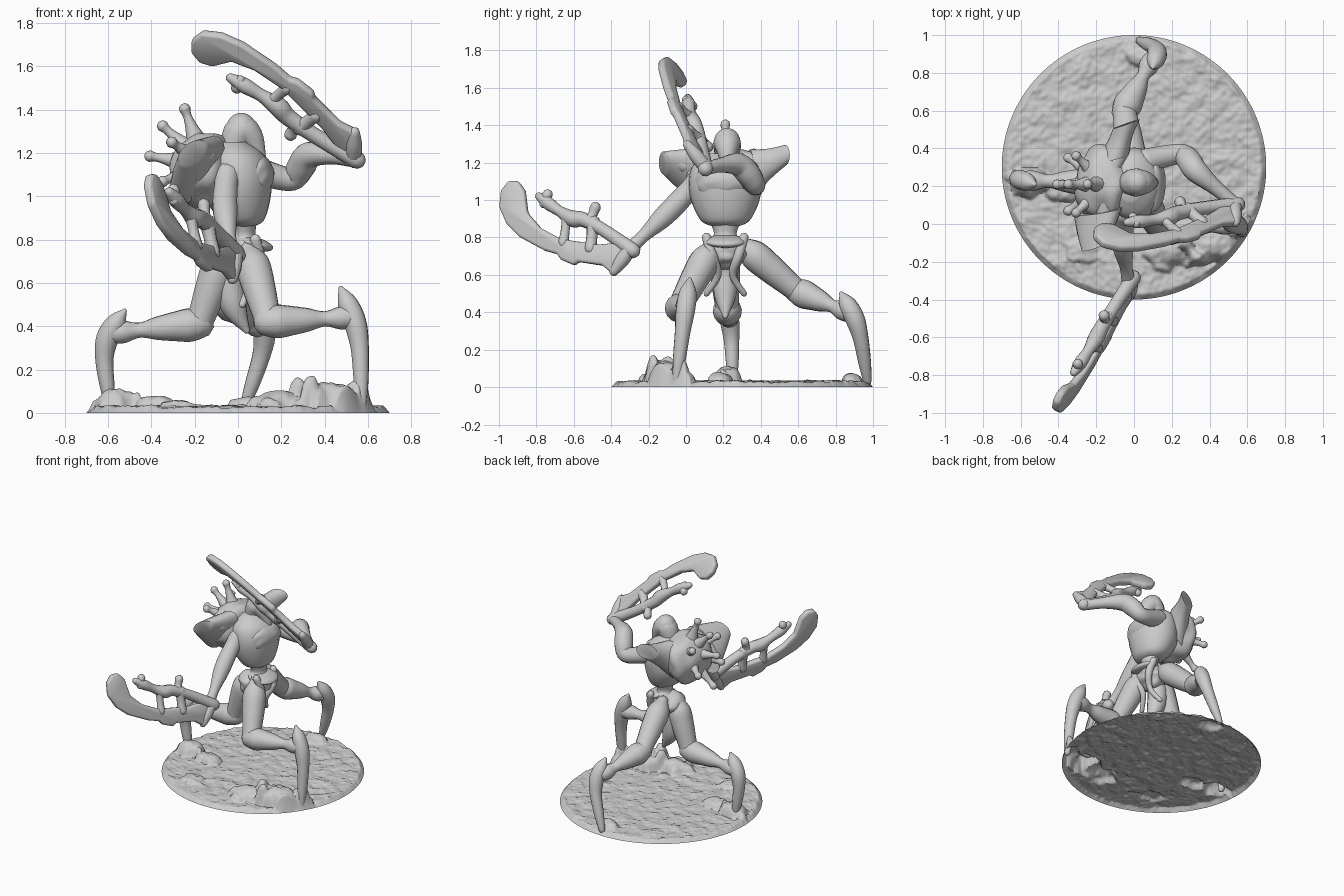
import bpy, bmesh, math
from mathutils import Vector, noise

cube = bpy.data.objects.get("Cube")
if cube:
    bpy.data.objects.remove(cube, do_unlink=True)

grey = bpy.data.materials.new("plain_grey")
grey.use_nodes = True
grey.diffuse_color = (.6, .6, .6, 1)
grey.node_tree.nodes["Principled BSDF"].inputs["Base Color"].default_value = grey.diffuse_color


def finish(name, bm, angle=50):
    """Turn a bmesh into a smooth grey object."""
    bmesh.ops.recalc_face_normals(bm, faces=bm.faces[:])
    mesh = bpy.data.meshes.new(name)
    bm.to_mesh(mesh)
    bm.free()
    obj = bpy.data.objects.new(name, mesh)
    bpy.context.collection.objects.link(obj)
    mesh.materials.append(grey)
    bpy.ops.object.select_all(action='DESELECT')
    obj.select_set(True)
    bpy.context.view_layer.objects.active = obj
    bpy.ops.object.shade_smooth_by_angle(angle=math.radians(angle))
    return obj


def spline(rows, steps=5):
    """Catmull-Rom interpolation through rows of any width."""
    padded = [rows[0], *rows, rows[-1]]
    result = []
    for a, b, c, d in zip(padded, padded[1:], padded[2:], padded[3:]):
        for k in range(steps):
            t = k / steps
            result.append([q + t / 2 * (r - p + t * (2*p - 5*q + 4*r - s + t * (3*q - p - 3*r + s)))
                           for p, q, r, s in zip(a, b, c, d)])
    return result + [list(rows[-1])]


def loft(name, rings):
    """Skin rings of points and close both ends."""
    bm = bmesh.new()
    loops = [[bm.verts.new(point) for point in ring] for ring in rings]
    count = len(loops[0])
    for low, high in zip(loops, loops[1:]):
        for i in range(count):
            j = (i + 1) % count
            bm.faces.new((low[i], low[j], high[j], high[i]))
    bm.faces.new(loops[0])
    bm.faces.new(loops[-1])
    return finish(name, bm)


def circle(count):
    return [(math.cos(math.tau * i / count), math.sin(math.tau * i / count)) for i in range(count)]


def limb(name, joints, radii, sides=14):
    """Organic tube through the joints, with radii spread evenly and rounded ends."""
    spread = spline(joints, len(radii) - 1)[::len(joints) - 1]
    path = spline([(*point, radius) for point, radius in zip(spread, radii)])
    centres = [Vector(p[:3]) for p in path]
    sizes = [p[3] for p in path]
    first = (centres[0] - centres[1]).normalized() * radii[0]
    last = (centres[-1] - centres[-2]).normalized() * radii[-1]
    start, end = centres[0], centres[-1]
    for k in (.6, .95):
        shrink = math.sqrt(1 - k * k)
        centres = [start + first * k, *centres, end + last * k]
        sizes = [radii[0] * shrink, *sizes, radii[-1] * shrink]
    side = Vector((.3, .5, .8))
    rings = []
    for i, (centre, size) in enumerate(zip(centres, sizes)):
        along = (centres[min(i + 1, len(centres) - 1)] - centres[max(i - 1, 0)]).normalized()
        side = (side - along * side.dot(along)).normalized()
        other = along.cross(side)
        rings.append([centre + (side * c + other * s) * size for c, s in circle(sides)])
    return loft(name, rings)


def barrel(name, rows):
    """Upright body through (x, z, x radius, y radius) rows on the body axis."""
    return loft(name, [[(x + rx * c, AXIS_Y + ry * s, z) for c, s in circle(28)]
                       for x, z, rx, ry in spline(rows)])


def blob(name, centre, size, tilt=0, rough=0):
    """Ellipsoid, optionally lumpy and tilted about y."""
    bm = bmesh.new()
    bmesh.ops.create_icosphere(bm, subdivisions=4, radius=1)
    for v in bm.verts:
        v.co *= 1 + rough * noise.noise(v.co * 1.7 + Vector(centre) * 9)
        v.co = Vector(a * b for a, b in zip(v.co, size))
    obj = finish(name, bm)
    obj.location = centre
    obj.rotation_euler.y = math.radians(tilt)


AXIS_Y = .21

# Rough round ground: a grid squeezed into a disc, boulders raised as mounds (x, y, width, height)
boulders = [(.42, -.1, .17, .11), (.19, -.14, .14, .07), (.57, -.02, .08, .06), (-.56, .22, .11, .08),
            (-.38, .18, .1, .05), (-.28, -.14, .09, .03), (.04, .9, .08, .04)]
bm = bmesh.new()
bmesh.ops.create_grid(bm, x_segments=140, y_segments=140, size=1)
for v in bm.verts:
    x, y = v.co.x, v.co.y
    spot = Vector((x * math.sqrt(1 - y * y / 2), y * math.sqrt(1 - x * x / 2), 0))
    fade = min(1, 25 * (1 - spot.length))
    z = .028 + .012 * noise.noise(spot * 9) + .007 * noise.noise(spot * 25)
    x, y = spot.x * .7, spot.y * .7 + .3
    lumps = 1 + .5 * noise.noise(spot * 8)
    for bx, by, width, height in boulders:
        distance = Vector(((x - bx) / width, (y - by) / width * 1.4)).length * lumps
        z += height * math.sqrt(max(0, 1 - distance ** 2))
    v.co = (x, y, z * max(fade, 0))
finish("ground_disc", bm, 60)


# Legs: thigh, shank and hooked claw
def leg(name, hip, knee, ankle, spur, bend, foot):
    limb(name + "_thigh", [hip, knee], (.045, .08, .078, .068, .062))
    limb(name + "_shank", [knee, ankle], (.07, .078, .068, .054, .035, .052, .052))
    limb(name + "_claw", [spur, bend, foot], (.012, .046, .052, .042, .034, .022))


leg("front_leg", (.05, .14, .75), (.14, -.04, .42), (.51, 0, .44), (.475, .02, .575), (.555, -.01, .36), (.57, -.05, .03))
leg("side_leg", (-.06, .2, .75), (-.18, .22, .41), (-.57, .23, .37), (-.525, .21, .47), (-.615, .24, .3), (-.59, .25, .03))
leg("back_leg", (-.01, .3, .76), (-.05, .6, .51), (.09, .86, .4), (.1, .83, .5), (.12, .92, .32), (.03, .97, .03))

# Waist, pelvis, abdomen and hanging struts
barrel("waist", [(.02, .68, .06, .07), (.03, .78, .07, .09), (.03, .82, .05, .06), (.03, .9, .06, .09)])
blob("pelvis", (0, AXIS_Y, .72), (.11, .12, .09), rough=.2)
blob("belt_plate", (.08, AXIS_Y, .78), (.085, .11, .03), tilt=14)
limb("abdomen", [(-.02, AXIS_Y, .7), (-.04, AXIS_Y, .55), (.04, AXIS_Y, .38)], (.07, .07, .06, .015))
for way in (-1, 1):
    limb("hip_strut", [(x, AXIS_Y + way * out, z) for x, out, z in
                       [(.08, .1, .8), (.1, .07, .7), (.06, .04, .6), (.02, .1, .5)]], (.025, .026, .02, .016))

# Torso and head
barrel("torso", [(.03, .86, .04, .07), (.02, .89, .1, .13), (0, .99, .15, .18), (0, 1.1, .155, .195),
                 (-.01, 1.19, .13, .17), (-.02, 1.25, .06, .09)])
blob("chest_plate", (.08, AXIS_Y, 1.1), (.085, .16, .1), rough=.1)
limb("head", [(-.03, .22, 1.2), (.01, .22, 1.3), (.06, .22, 1.27), (.1, .22, 1.19)], (.06, .075, .06, .03))
blob("skull", (.015, .22, 1.31), (.07, .07, .075))

# Back shell with collar
blob("back_shell", (-.17, AXIS_Y, 1.12), (.14, .21, .18), tilt=15, rough=.15)
limb("collar", [(-.15, 0, 1.19), (-.15, .2, 1.22), (-.07, .4, 1.2)], (.05, .05, .05))


def wing(name, lean, rows):
    """Leaning flared plate through (x, y, z, half width, half height) rows."""
    loft(name, [[(x + w * c + lean * h * s, y + .025 * c, z + h * s) for c, s in circle(20)]
                for x, y, z, w, h in spline(rows)])


wing("front_wing", .5, [(-.19, .07, 1.12, .1, .16), (-.2, -.03, 1.16, .085, .11), (-.21, -.12, 1.2, .06, .06)])
wing("back_wing", .2, [(-.13, .34, 1.13, .1, .14), (-.08, .44, 1.19, .07, .085), (-.04, .53, 1.24, .07, .055)])

# Chimney spines fan out of the shell: angle, sideways offset, reach
root = Vector((-.15, AXIS_Y, 1.14))
for angle, out, reach in [(70, 0, .28), (43, 0, .27), (10, 0, .26), (-40, 0, .3),
                          (35, -.15, .19), (35, .15, .19), (-20, -.14, .21), (-20, .14, .21)]:
    turn = math.radians(angle)
    spread = Vector((-reach * math.cos(turn), out, reach * math.sin(turn)))
    limb("chimney_spine", [root + spread * .4, root + spread], (.055, .042, .028, .02, .027), 10)

# Arms
limb("raised_arm", [(.06, .33, 1.13), (.25, .37, 1.08), (.33, .28, 1.19), (.53, .11, 1.17)],
     (.07, .06, .055, .065, .062, .04, .036))
limb("lowered_arm", [(-.05, .06, 1.1), (-.06, -.09, .94), (-.03, -.3, .74)], (.06, .055, .058, .054, .034, .038))


# Two matching bone sabres, drawn once and placed by two mappings
def lowered(along, across):
    return Vector((-.02 - .48 * along - .25 * across, -.385 - along, .6 + across))


def raised(along, across):
    return Vector((.55, 0, 1.3)) + along * Vector((-.8, -.45, .93)) + across * Vector((-.63, .45, -.3))


outline = [(.51, .5), (.56, .5), (.6, .45), (.61, .36), (.57, .27), (.5, .2), (.37, .13), (.3, .11), (.28, .08),
           (.21, .05), (.19, .07), (.06, .05), (0, 0), (-.05, .07), (-.1, .14), (-.02, .17), (.08, .16),
           (.28, .19), (.39, .25), (.46, .33), (.475, .45)]
bones = {"hilt_bar": ([(.4, .42), (.32, .36), (.22, .3), (.12, .28), (-.1, .13)], (.022, .036, .03, .045, .04, .036, .042)),
         "fork": ([(.375, .38), (.355, .43)], (.024, .028)),
         "spur": ([(.13, .28), (.1, .36)], (.038, .026, .03)),
         "outer_strut": ([(.25, .32), (.27, .17)], (.03, .024, .03)),
         "inner_strut": ([(.11, .28), (.125, .14)], (.038, .03, .034)),
         "pommel": ([(-.08, .13), (0, .02)], (.038, .038, .026))}
for label, place in (("lowered", lowered), ("raised", raised)):
    bm = bmesh.new()
    bm.faces.new([bm.verts.new(place(*point)) for point in outline])
    blade = finish(label + "_blade", bm, 35)
    solid = blade.modifiers.new("thickness", 'SOLIDIFY')
    solid.thickness, solid.offset = .045, 0
    bevel = blade.modifiers.new("edge", 'BEVEL')
    bevel.width, bevel.segments = .014, 2
    for bone, (points, radii) in bones.items():
        limb(label + "_" + bone, [place(*point) for point in points], radii, 10)
